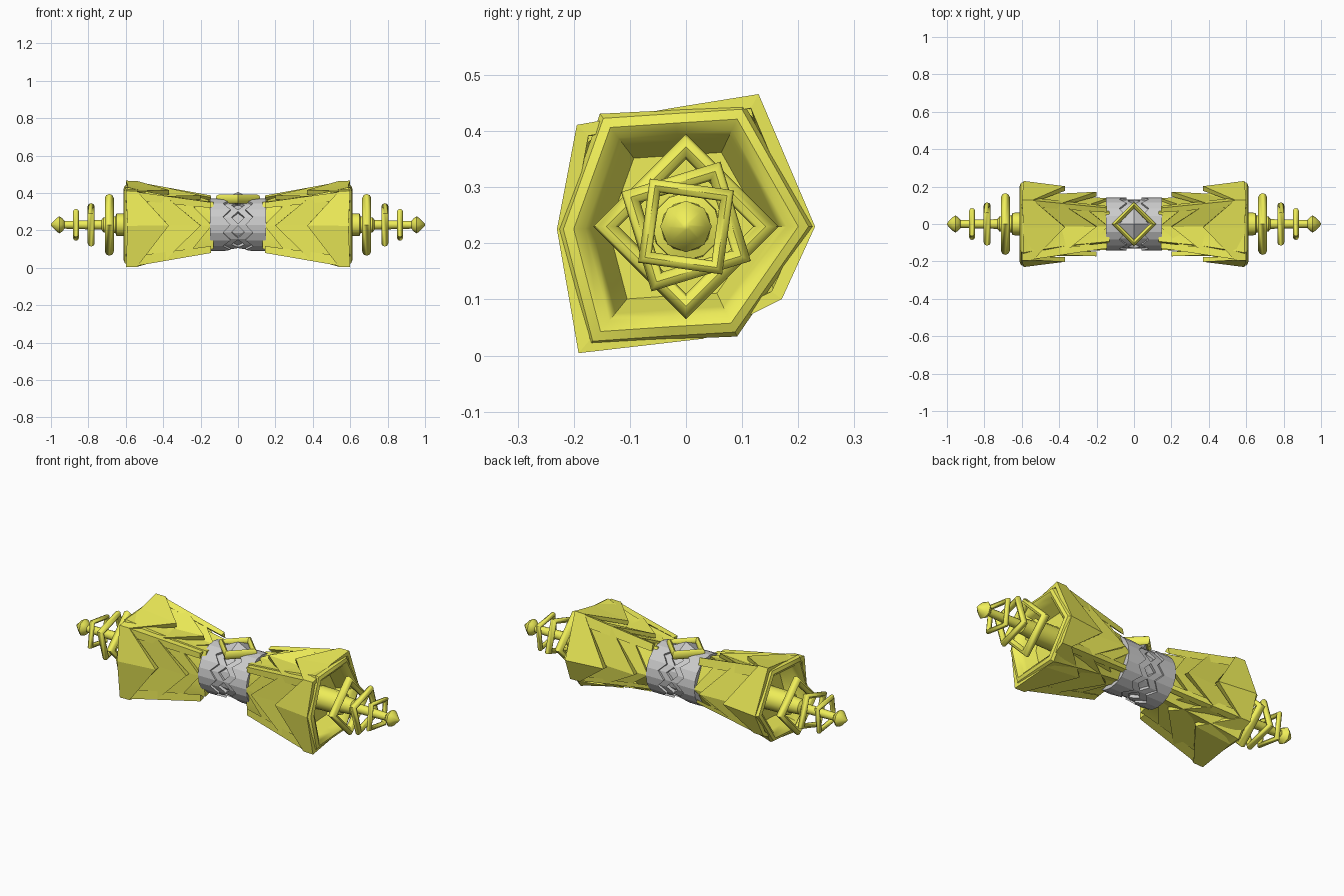
import bpy, bmesh, math
from mathutils import Matrix

if "Cube" in bpy.data.objects:
    bpy.data.objects.remove(bpy.data.objects["Cube"])

ZC = 0.23
gold = bpy.data.materials.new("yellow_metal")
gold.diffuse_color = (0.87, 0.86, 0.1, 1)
gold.use_nodes = True
gold.node_tree.nodes["Principled BSDF"].inputs["Base Color"].default_value = gold.diffuse_color

# Irregular eight-point outline (y, z) of the flared grips, corners alternate with face middles
OUTLINE = [(-.23, -.005), (-.188, .175), (-.02, .212), (.125, .228),
           (.23, 0), (.165, -.125), (.03, -.2), (-.185, -.218)]
# Rounder outline of the end lip
LIP = [(-.23, -.005), (-.155, .203), (-.02, .212), (.105, .22),
       (.23, 0), (.092, -.198), (-.03, -.205), (-.175, -.215)]


def finish(name, bm, mat=None, mirror=True, smooth=None):
    bmesh.ops.recalc_face_normals(bm, faces=bm.faces)
    me = bpy.data.meshes.new(name)
    bm.to_mesh(me)
    bm.free()
    ob = bpy.data.objects.new(name, me)
    bpy.context.collection.objects.link(ob)
    if mat:
        me.materials.append(mat)
    if mirror:
        ob.modifiers.new("mirror", 'MIRROR')
    if smooth:
        bpy.ops.object.select_all(action='DESELECT')
        bpy.context.view_layer.objects.active = ob
        ob.select_set(True)
        bpy.ops.object.shade_smooth_by_angle(angle=math.radians(smooth))
    return ob


def loft(rings, loop=False, caps=False):
    bm = bmesh.new()
    vs = [[bm.verts.new(p) for p in r] for r in rings]
    n = len(vs[0])
    for k in range(len(vs) if loop else len(vs) - 1):
        a, b = vs[k], vs[(k + 1) % len(vs)]
        for i in range(n):
            j = (i + 1) % n
            bm.faces.new((a[i], a[j], b[j], b[i]))
    if caps:
        bm.faces.new(vs[0])
        bm.faces.new(vs[-1])
    return bm


def ring(outline, xs, scales):
    """Outline placed along x, with separate values for middles and corners."""
    return [(xs[i % 2], y * scales[i % 2], ZC + z * scales[i % 2])
            for i, (y, z) in enumerate(outline)]


def circle(n):
    return [(math.cos(2 * math.pi * i / n), math.sin(2 * math.pi * i / n)) for i in range(n)]


def lathe(name, profile, n, mat=None, smooth=None):
    return finish(name, loft([ring(circle(n), (x, x), (r, r)) for x, r in profile], caps=True),
                  mat, smooth=smooth)


def frame(name, r_out, bar, half_depth, matrix, mat, mirror=True):
    """Four-sided frame with a rounded bar section, lying across x."""
    mid = r_out - bar / 2
    prof = [(half_depth * s, mid + bar / 2 * c) for c, s in circle(8)]
    bm = loft([[(x, y * r, z * r) for y, z in circle(4)] for x, r in prof], loop=True)
    bmesh.ops.transform(bm, matrix=matrix, verts=bm.verts)
    return finish(name, bm, mat, mirror, 50)


# Grip shell: flared core with a thick rolled lip and a recessed end
shell = [(.13, .54, .6), (.35, .66, .74), (.55, .9, .94), (.59, .98, .99), (.605, .95, .95),
         (.612, .87, .87), (.6, .78, .78), (.57, .72, .72), (.51, .6, .6)]
finish("grip_core", loft([ring(LIP, (x, x), (m, c)) for x, m, c in shell], caps=True), gold, smooth=40)

# Overlapping zigzag sleeves: x of middle/corner at start and end, scale of middle/corner at both
sleeves = [(.14, .27, .22, .40, .60, .75, .62, .76),
           (.20, .39, .38, .55, .75, .88, .71, .90),
           (.37, .54, .59, .60, .88, 1.03, 1.0, 1.035)]
for k, (xm, xc, em, ec, sm, sc, tm, tc) in enumerate(sleeves):
    t = .11
    finish(f"grip_sleeve_{k + 1}", loft([
        ring(OUTLINE, (xm, xc), (sm - t, sc - t)),
        ring(OUTLINE, (xm, xc), (sm, sc)),
        ring(OUTLINE, (em, ec), (tm, tc)),
        ring(OUTLINE, (em, ec), (tm - t, tc - t))], loop=True), gold)
# Corner ribs running under the sleeves, tapering towards the middle
for k in (1, 3, 5, 7):
    rib = bmesh.new()
    (y0, z0), (y, z), (y1, z1) = OUTLINE[k - 1], OUTLINE[k], OUTLINE[(k + 1) % 8]
    tips = []
    for x, s in ((.145, .69), (.56, 1.02)):
        pts = [(y, z), (y * .75 + y0 * .2, z * .75 + z0 * .2), (y * .75 + y1 * .2, z * .75 + z1 * .2)]
        tips.append([rib.verts.new((x, p * s, ZC + q * s)) for p, q in pts])
    a, b = tips
    for i in range(3):
        j = (i + 1) % 3
        rib.faces.new((a[i], a[j], b[j], b[i]))
    rib.faces.new(a)
    rib.faces.new(b)
    finish(f"grip_rib_{k // 2 + 1}", rib, gold)

# End spindle and bead
lathe("end_spindle", [(.5, .062), (.65, .06), (.655, .045), (.72, .04), (.73, .026), (.95, .02)],
      12, gold, 40)
lathe("end_bead", [(.925, .018), (.94, .036), (.955, .046), (.97, .036), (.999, .006)], 8, gold, 50)

# Twisted, shrinking square frames around the spindle
for k, (x, r, bar, d, a) in enumerate([(.688, .165, .045, .024, 0),
                                       (.785, .131, .039, .019, 62), (.866, .107, .031, .015, 37)]):
    frame(f"end_frame_{k + 1}", r, bar, d,
          Matrix.Translation((x, 0, ZC)) @ Matrix.Rotation(math.radians(a), 4, 'X'), gold)

# Grey middle: core and zigzag collars
lathe("middle_core", [(0, .114), (.15, .118)], 16)
C = circle(20)
for k, (a, b, c, d, r) in enumerate([(-.005, .035, .05, .09, .13), (.04, .08, .15, .15, .141)]):
    finish(f"middle_collar_{k + 1}", loft([
        ring(C, (a, b), (r - .03,) * 2), ring(C, (a, b), (r, r)),
        ring(C, (c, d), (r, r)), ring(C, (c, d), (r - .03,) * 2)], loop=True))

# Diamond setting and faceted stone on top
up = Matrix.Translation((0, 0, .368)) @ Matrix.Rotation(math.radians(90), 4, 'Y')
frame("stone_setting", .12, .035, .024, up, gold, mirror=False)
stone = bmesh.new()
rim = [stone.verts.new((.1 * c, .1 * s, .355)) for c, s in circle(4)]
for i in range(4):
    for z in (.405, .31):
        stone.faces.new((rim[i], rim[(i + 1) % 4], stone.verts.new((0, 0, z))))
bmesh.ops.remove_doubles(stone, verts=stone.verts, dist=.0001)
finish("top_stone", stone, mirror=False)
